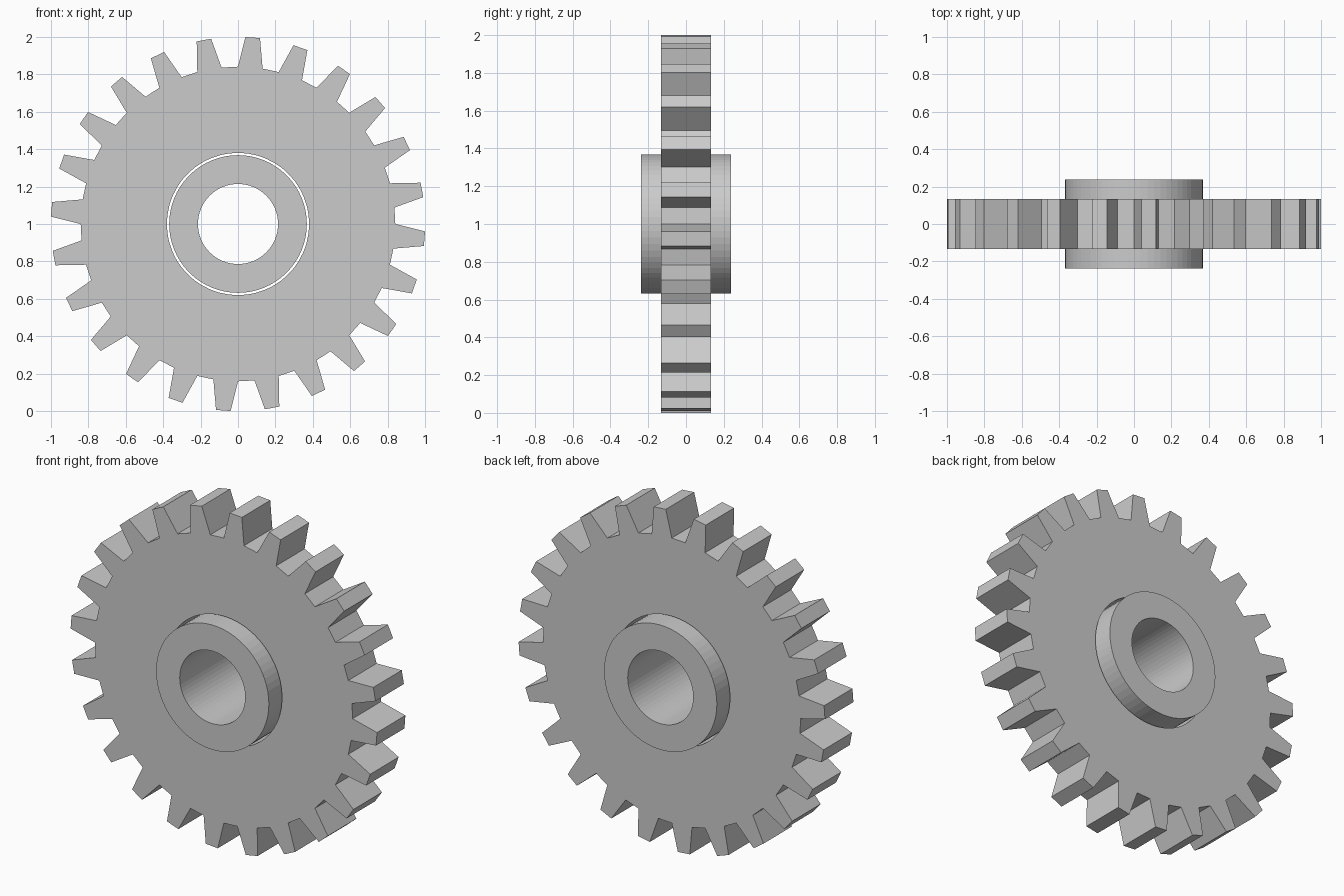
import bpy, bmesh
from math import sin, cos, radians

if "Cube" in bpy.data.objects:
    bpy.data.objects.remove(bpy.data.objects["Cube"])

CENTRE_Z = 1.0


def ring_part(name, outer, inner, half):
    """Closed ring along y from matching outer and inner (radius, degrees) outlines."""
    bm = bmesh.new()

    def loop(points, y):
        return [bm.verts.new((r * cos(radians(a)), y, CENTRE_Z + r * sin(radians(a))))
                for r, a in points]

    # outer front, outer back, inner back, inner front
    loops = [loop(outer, -half), loop(outer, half), loop(inner, half), loop(inner, -half)]
    n = len(outer)
    for k in range(4):
        a, b = loops[k], loops[(k + 1) % 4]
        for i in range(n):
            j = (i + 1) % n
            bm.faces.new((a[i], a[j], b[j], b[i]))
    bmesh.ops.recalc_face_normals(bm, faces=bm.faces)
    mesh = bpy.data.meshes.new(name)
    bm.to_mesh(mesh)
    bm.free()
    obj = bpy.data.objects.new(name, mesh)
    bpy.context.collection.objects.link(obj)
    return obj


# Toothed wheel: 24 tapered teeth around a clearance hole
TEETH, ROOT, TIP = 24, 0.841, 1.0008
outline = []
for t in range(TEETH):
    start = 90 - t * 360 / TEETH
    outline += [(ROOT, start), (TIP, start - 2.25), (TIP, start - 6.75), (ROOT, start - 9)]
ring_part("gear_wheel", outline, [(0.38, a) for _, a in outline], 0.1325)

# Hub: separate bushing with a bore, standing proud on both sides
SIDES = 64
angles = [i * 360 / SIDES for i in range(SIDES)]
ring_part("hub", [(0.368, a) for a in angles], [(0.214, a) for a in angles], 0.238)
